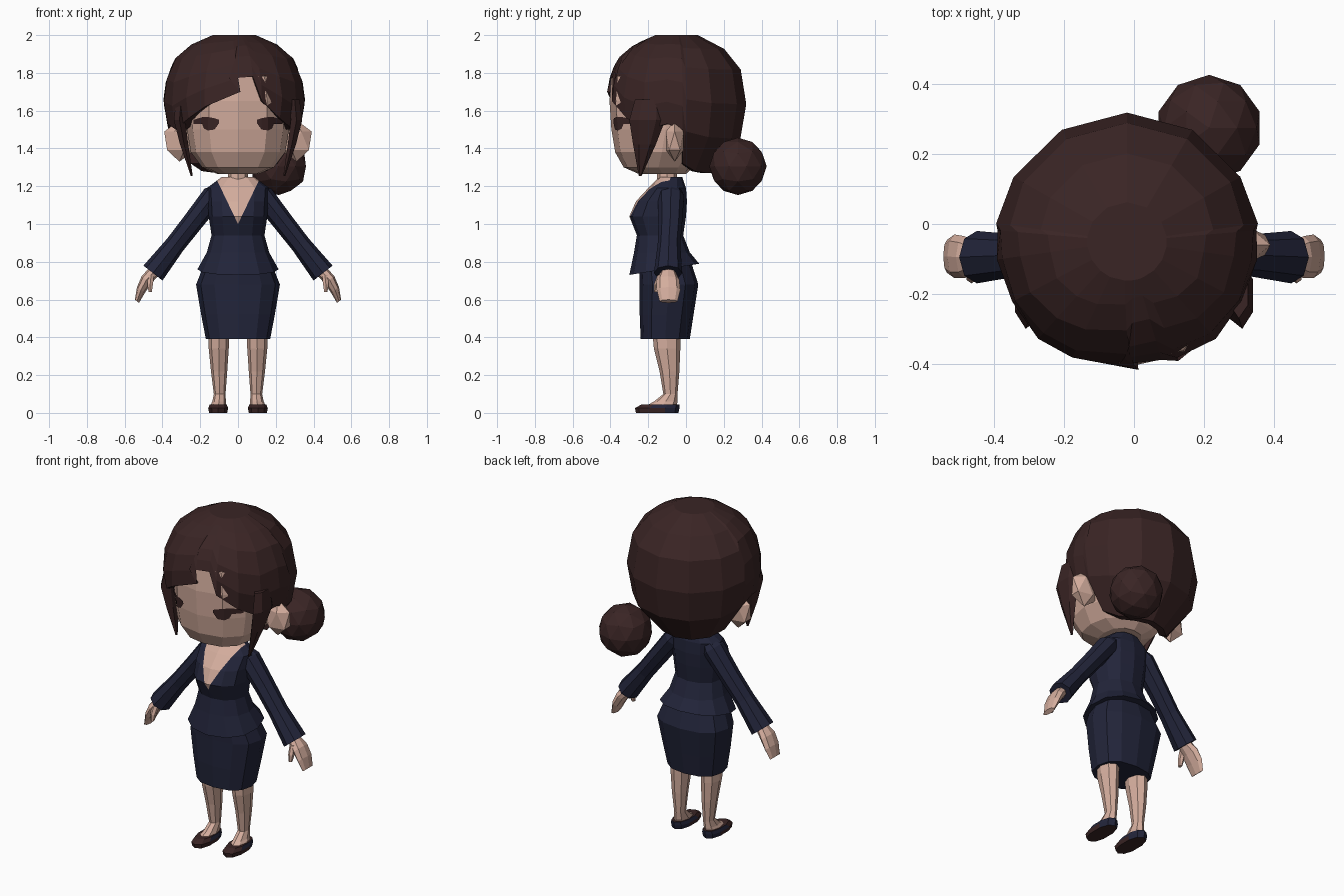
import bpy, bmesh, math
from mathutils import Matrix, Vector
from mathutils.bvhtree import BVHTree

cube = bpy.data.objects.get("Cube")
if cube:
    bpy.data.objects.remove(cube)


def material(name, rgb):
    m = bpy.data.materials.new(name)
    m.use_nodes = True
    m.diffuse_color = (*rgb, 1)
    m.node_tree.nodes["Principled BSDF"].inputs["Base Color"].default_value = (*rgb, 1)
    return m


skin = material("skin", (0.66, 0.42, 0.34))
brown = material("dark brown", (0.042, 0.018, 0.018))
navy = material("navy cloth", (0.016, 0.018, 0.042))


def finish(name, bm, mats, rule=None, normals=True):
    """Turn a bmesh into a flat shaded object, colouring faces by a rule."""
    if normals:
        bmesh.ops.recalc_face_normals(bm, faces=bm.faces[:])
    bm.normal_update()
    if rule:
        for f in bm.faces:
            f.material_index = rule(f.calc_center_median(), f.normal)
    mesh = bpy.data.meshes.new(name)
    bm.to_mesh(mesh)
    bm.free()
    for m in mats:
        mesh.materials.append(m)
    obj = bpy.data.objects.new(name, mesh)
    bpy.context.collection.objects.link(obj)
    return obj


def loft(rings, sides=12, power=2.0):
    """Stack of rounded rings, each given as z, centre x, half width, front y, back y."""
    bm = bmesh.new()
    rows = []
    for z, cx, rx, front, back in rings:
        row = []
        for i in range(sides):
            a = math.tau * i / sides
            s, c = math.sin(a), math.cos(a)
            x = math.copysign(abs(s) ** (2 / power), s) * rx
            y = -math.copysign(abs(c) ** (2 / power), c) * (back - front) / 2
            row.append(bm.verts.new((cx + x, (front + back) / 2 + y, z)))
        rows.append(row)
    for lo, hi in zip(rows, rows[1:]):
        for i in range(sides):
            j = (i + 1) % sides
            bm.faces.new((lo[i], lo[j], hi[j], hi[i]))
    bm.faces.new(rows[0])
    bm.faces.new(rows[-1])
    return bm


def mirror_x(bm, side):
    bm.transform(Matrix.Diagonal((side, 1, 1, 1)))
    return bm


# head and neck
head = loft([(1.265, 0, 0.11, -0.25, 0.0), (1.30, 0, 0.19, -0.33, 0.04),
             (1.38, 0, 0.25, -0.375, 0.12), (1.50, 0, 0.27, -0.395, 0.18),
             (1.65, 0, 0.275, -0.405, 0.2), (1.78, 0, 0.25, -0.395, 0.18),
             (1.90, 0, 0.12, -0.25, 0.1)], 12, 2.4)
face_tree = BVHTree.FromBMesh(head)
finish("head", head, [skin])
finish("neck", loft([(1.14, 0, 0.06, -0.16, -0.04), (1.30, 0, 0.05, -0.15, -0.05)], 8), [skin])


# hair cap: each column runs from the crown down to its own hairline height
def hair_reach(z):
    table = [(1.27, 0.5), (1.45, 0.9), (1.67, 1.0), (1.8, 0.93),
             (1.88, 0.82), (1.95, 0.6), (2.0, 0.3)]
    for (z0, f0), (z1, f1) in zip(table, table[1:]):
        if z <= z1:
            return f0 + (f1 - f0) * (z - z0) / (z1 - z0)
    return table[-1][1]


hairline = [(-25, 1.62), (5, 1.70), (-4, 1.77), (16, 1.78), (23, 1.65), (42, 1.56),
            (62, 1.50), (82, 1.53), (95, 1.50), (98, 1.32), (120, 1.28), (150, 1.27),
            (180, 1.27), (210, 1.27), (240, 1.28), (262, 1.32), (265, 1.50),
            (278, 1.53), (298, 1.50), (318, 1.56)]
bm = bmesh.new()
columns = []
for angle, low in hairline:
    a = math.radians(angle)
    col = []
    for step in (1, 0.9, 0.75, 0.5, 0.25, 0, -1):
        z = low + (2.0 - low) * max(step, 0)
        # the parting column fans back out to an even spacing at the crown
        turn = math.radians(10) * step if angle == -4 and step > 0 else 0
        turn -= math.radians(7) * step if angle == 5 and step > 0 else 0
        r = hair_reach(z) * (0.8 if step < 0 else 1)
        col.append(bm.verts.new((-0.02 + 0.38 * r * math.sin(a + turn),
                                 -0.05 - 0.375 * r * math.cos(a + turn), z)))
    columns.append(col)
for p, q in zip(columns, columns[1:] + columns[:1]):
    for k in range(len(p) - 1):
        bm.faces.new((p[k], p[k + 1], q[k + 1], q[k]))
bm.faces.new([c[0] for c in columns])
finish("hair_cap", bm, [brown], normals=False)

# side bun
bm = bmesh.new()
bmesh.ops.create_icosphere(bm, subdivisions=2, radius=0.152,
                           matrix=Matrix.Translation((0.215, 0.275, 1.305)))
finish("hair_bun", bm, [brown])

# jacket with a V neckline cut into the front
jacket = loft([(0.76, 0, 0.215, -0.30, 0.07), (0.85, 0, 0.165, -0.275, 0.02),
               (0.94, 0, 0.14, -0.26, -0.015), (1.04, 0, 0.155, -0.30, 0.0),
               (1.12, 0, 0.16, -0.265, 0.005), (1.19, 0, 0.165, -0.20, 0.0),
               (1.25, 0, 0.085, -0.14, -0.02)], 12, 2.2)
for v in jacket.verts:
    if v.co.z < 0.8:
        v.co.z += 0.16 * (v.co.y + 0.115)
slope = 0.48
for side in (1, -1):
    front = [f for f in jacket.faces if f.calc_center_median().y < -0.1]
    geom = set(front) | {e for f in front for e in f.edges} | {v for f in front for v in f.verts}
    bmesh.ops.bisect_plane(jacket, geom=list(geom), plane_co=(0, 0, 1.0),
                           plane_no=(side, 0, -slope))
finish("jacket", jacket, [navy, skin],
       lambda c, n: int(c.y < -0.1 and abs(c.x) < slope * (c.z - 1.0)))

# skirt
finish("skirt", loft([(0.39, 0, 0.17, -0.24, 0.02), (0.52, 0, 0.195, -0.245, 0.04),
                      (0.68, 0, 0.222, -0.245, 0.065), (0.82, 0, 0.165, -0.25, 0.02)],
                     12, 2.4), [navy])

eye_columns = [(0.10, 1.535, 1.552), (0.125, 1.50, 1.56), (0.16, 1.495, 1.567),
               (0.18, 1.505, 1.567), (0.19, 1.53, 1.565), (0.235, 1.53, 1.552)]

for side, label in ((1, "left"), (-1, "right")):
    # eye plate laid on the face
    bm = bmesh.new()
    pairs = []
    for x, low, high in eye_columns:
        pair = []
        for z in (low, high):
            hit = face_tree.ray_cast(Vector((x * side, -2, z)), Vector((0, 1, 0)))[0]
            pair.append(bm.verts.new(hit - Vector((0, 0.008, 0))))
        pairs.append(pair)
    for p, q in zip(pairs, pairs[1:]):
        quad = (p[0], q[0], q[1], p[1])
        bm.faces.new(quad if side > 0 else quad[::-1])
    finish(label + "_eye", bm, [brown], normals=False)

    # ear
    bm = bmesh.new()
    bmesh.ops.create_icosphere(bm, subdivisions=1, radius=1)
    bm.transform(Matrix.Translation((0.31, -0.06, 1.44)) @ Matrix.Diagonal((0.09, 0.055, 0.11, 1)))
    finish(label + "_ear", mirror_x(bm, side), [skin])

    # hanging lock in front of the ear
    bm = loft([(1.255, 0.245, 0.006, -0.25, -0.235), (1.42, 0.285, 0.025, -0.28, -0.16),
               (1.55, 0.31, 0.035, -0.30, -0.11), (1.66, 0.30, 0.03, -0.27, -0.12)], 6)
    finish(label + "_hair_lock", mirror_x(bm, side), [brown])

    # arm, built hanging down and then swung outward
    swing = Matrix.Translation((0.13, 0, 1.15)) @ Matrix.Rotation(math.radians(-38), 4, "Y")
    bm = loft([(0.05, 0, 0.03, -0.13, -0.03), (0, 0, 0.06, -0.15, -0.01),
               (-0.18, 0, 0.055, -0.145, -0.02), (-0.33, 0, 0.053, -0.15, -0.03),
               (-0.52, 0, 0.064, -0.17, -0.02)], 8)
    bm.transform(swing)
    finish(label + "_sleeve", mirror_x(bm, side), [navy])
    bm = loft([(-0.50, 0, 0.032, -0.13, -0.06), (-0.57, 0.005, 0.032, -0.155, -0.035),
               (-0.63, -0.005, 0.026, -0.155, -0.03), (-0.69, -0.025, 0.014, -0.14, -0.045)], 8)
    bm.transform(swing)
    finish(label + "_hand", mirror_x(bm, side), [skin])
    bm = loft([(0.64, 0.465, 0.01, -0.17, -0.145), (0.68, 0.465, 0.017, -0.17, -0.13),
               (0.73, 0.46, 0.018, -0.15, -0.10)], 6)
    finish(label + "_thumb", mirror_x(bm, side), [skin])

    # leg running down into the instep
    bm = loft([(0.035, 0.105, 0.043, -0.215, -0.05), (0.06, 0.10, 0.036, -0.17, -0.045),
               (0.10, 0.097, 0.031, -0.12, -0.045), (0.22, 0.10, 0.043, -0.14, -0.035),
               (0.34, 0.102, 0.053, -0.17, -0.03), (0.45, 0.10, 0.055, -0.18, -0.03)], 8)
    finish(label + "_leg", mirror_x(bm, side), [skin])

    # shoe: dark cloth round the heel, brown toe and sole
    bm = loft([(0, 0.105, 0.05, -0.265, -0.04), (0.025, 0.105, 0.055, -0.27, -0.035),
               (0.045, 0.105, 0.047, -0.235, -0.035)], 10, 2.3)
    finish(label + "_shoe", mirror_x(bm, side), [brown, navy],
           lambda c, n: int(c.y > -0.15 and abs(n.z) < 0.9))
